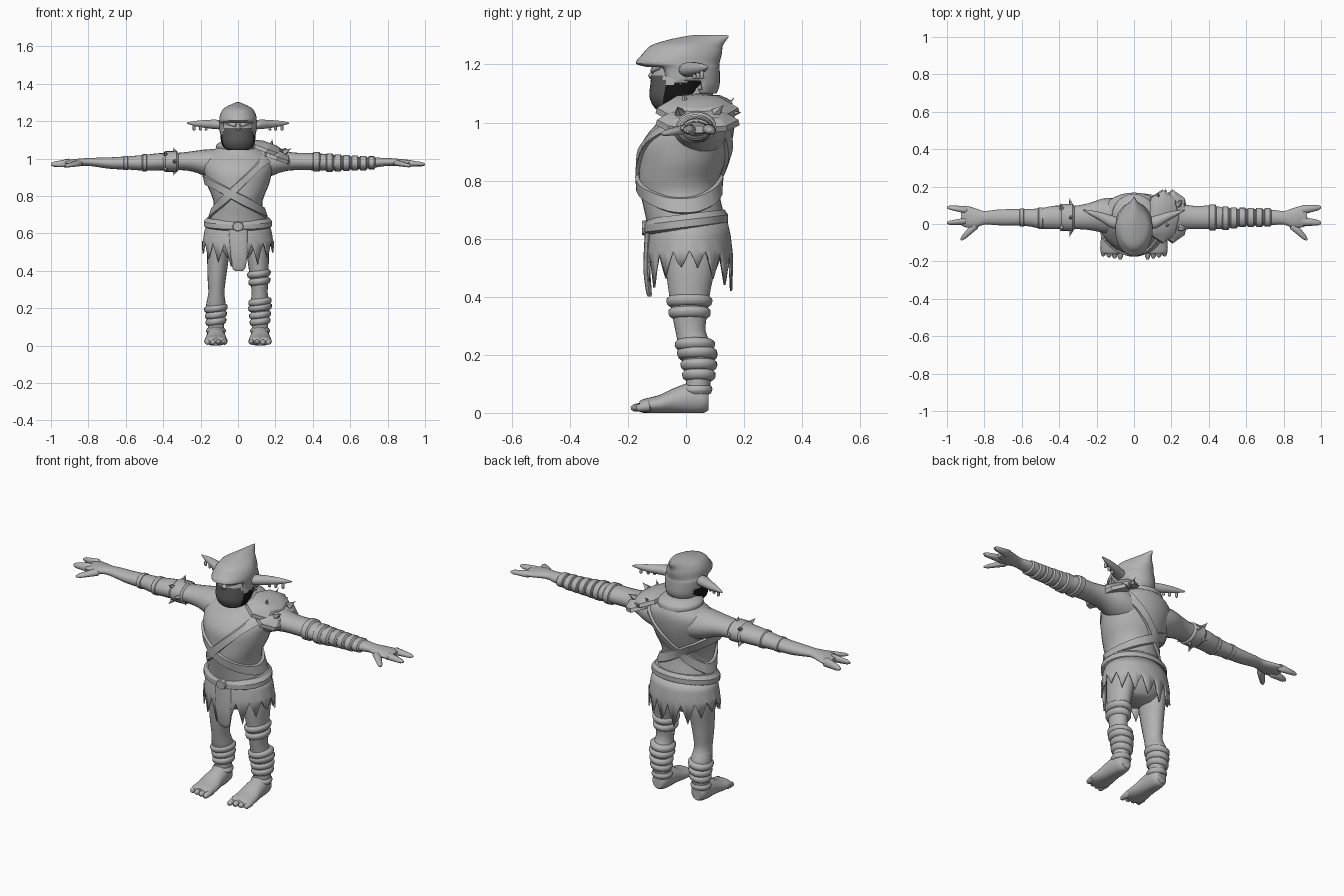
import bpy, bmesh, math, random
from mathutils import Vector, Matrix

if "Cube" in bpy.data.objects:
    bpy.data.objects.remove(bpy.data.objects["Cube"])

random.seed(4)
TAU = 2 * math.pi


def material(name, v):
    m = bpy.data.materials.new(name)
    m.diffuse_color = (v, v, v, 1)
    m.use_nodes = True
    m.node_tree.nodes["Principled BSDF"].inputs["Base Color"].default_value = m.diffuse_color
    return m


GREY = material("stone_grey", 0.45)
DARK = material("dark_grey", 0.1)
BLACK = material("black", 0.008)


def finish(name, bm, angle=50, mats=(GREY,)):
    bmesh.ops.recalc_face_normals(bm, faces=bm.faces)
    me = bpy.data.meshes.new(name)
    bm.to_mesh(me)
    bm.free()
    for m in mats:
        me.materials.append(m)
    ob = bpy.data.objects.new(name, me)
    bpy.context.collection.objects.link(ob)
    bpy.ops.object.select_all(action='DESELECT')
    bpy.context.view_layer.objects.active = ob
    ob.select_set(True)
    bpy.ops.object.shade_smooth_by_angle(angle=math.radians(angle))
    return ob


def spline(s, k):
    """Smoothly resample a list of section tuples."""
    out = []
    for i in range(len(s) - 1):
        p = [Vector(s[min(max(j, 0), len(s) - 1)]) for j in range(i - 1, i + 3)]
        for q in range(k):
            t = q / k
            out.append(0.5 * (2 * p[1] + (p[2] - p[0]) * t
                       + (2 * p[0] - 5 * p[1] + 4 * p[2] - p[3]) * t * t
                       + (3 * p[1] - p[0] - 3 * p[2] + p[3]) * t ** 3))
    return out + [Vector(s[-1])]


def skin(bm, rings, closed=True, caps=True):
    vs = [[bm.verts.new(p) for p in r] for r in rings]
    n = len(vs[0])
    for a, b in zip(vs, vs[1:]):
        for i in range(n if closed else n - 1):
            j = (i + 1) % n
            bm.faces.new((a[i], a[j], b[j], b[i]))
    if caps:
        bm.faces.new(vs[0])
        bm.faces.new(vs[-1])


def loft(sections, axis='z', n=20, k=3, side=1, shape=None, caps=True):
    """Elliptic sections (position, centre a, centre b, radius a, radius b) along an axis."""
    bm = bmesh.new()
    rings = []
    for p, a, b, ra, rb in spline(sections, k):
        ring = []
        for i in range(n):
            t = TAU * i / n
            u, v = a + ra * math.cos(t), b + rb * math.sin(t)
            q = {'z': (u, v, p), 'x': (p, u, v), 'y': (u, p, v)}[axis]
            q = Vector((q[0] * side, q[1], q[2]))
            ring.append(shape(q) if shape else q)
        rings.append(ring)
    skin(bm, rings, caps=caps)
    return bm


def tube(name, a, b, r1, r2, n=10, flat=1.0):
    """Tapered limb with rounded ends; a small r2 gives a spike."""
    a, b = Vector(a), Vector(b)
    d = (b - a).length
    s = [(0, 0, 0, r1 * .6, r1 * .6 * flat), (d * .12, 0, 0, r1, r1 * flat),
         (d * .85, 0, 0, r2, r2 * flat), (d, 0, 0, r2 * .4, r2 * .4 * flat)]
    bm = loft(s, 'x', n, 1)
    q = Vector((1, 0, 0)).rotation_difference(b - a)
    bm.transform(Matrix.Translation(a) @ q.to_matrix().to_4x4())
    return finish(name, bm)


def spike(name, a, b, r=.014):
    return tube(name, a, b, r, .002, 5)


# Torso and neck
TORSO = [(.62, 0, .0, .16, .13), (.68, 0, -.005, .15, .135), (.75, 0, -.02, .13, .136),
         (.80, 0, -.025, .14, .138), (.86, 0, -.012, .165, .148), (.92, 0, .0, .18, .155),
         (.97, 0, .02, .19, .145), (1.02, 0, .045, .17, .122), (1.06, 0, .05, .11, .10),
         (1.09, 0, .03, .07, .07)]
finish("torso", loft(TORSO, n=32))
finish("neck", loft([(1.04, 0, .03, .08, .08), (1.14, 0, .01, .07, .07)], k=1))
finish("collar", loft([(1.05, 0, .05, .115, .11), (1.075, 0, .045, .115, .11),
                       (1.095, 0, .035, .08, .08)], n=24))
FINE = spline(TORSO, 6)


def on_torso(t, z, off):
    s = min(FINE, key=lambda q: abs(q[0] - z))
    return Vector((s[1] + (s[3] + off) * math.cos(t), s[2] + (s[4] + off) * math.sin(t), z))


# Crossed chest straps wrapped round the torso
for name, z0, slope in (("shoulder_strap", .85, 1.0), ("waist_strap", .79, -.55)):
    bm = bmesh.new()
    rings = [[], [], [], []]
    for i in range(64):
        t, z = TAU * i / 64, z0
        for _ in range(14):
            z = .5 * z + .5 * min(1.03, max(.68, z0 + slope * on_torso(t, z, 0).x))
        for r, (dz, off) in zip(rings, ((-.03, -.005), (-.024, .012), (.024, .012), (.03, -.005))):
            r.append(on_torso(t, z + dz, off))
    skin(bm, rings, caps=False)
    finish(name, bm)

# Tilted belt with buckle
tilt = lambda q: Vector((q.x, q.y, q.z + .12 * q.y))
finish("belt", loft([(.63, 0, 0, .165, .13), (.64, 0, 0, .183, .145), (.665, 0, 0, .183, .145),
                     (.685, 0, 0, .165, .132)], n=24, k=1, shape=tilt), 30)
finish("buckle", loft([(-.152, .0, .637, .028, .024), (-.13, 0, .637, .034, .03)], 'y', 8, 1), 30)

# Ragged skirt: zigzag hem, longer at front and back
bm = bmesh.new()
N = 64
rings = [[], [], [], []]
for i in range(N):
    t = TAU * i / N
    c, s = math.cos(t), math.sin(t)
    tooth = (0, .5, 1, .5)[i % 4]
    hem = .56 - .02 * s * s - tooth * (.045 + .05 * s * s + random.uniform(0, .035))
    for r, z, rx, ry in zip(rings, (.655, .61, .56, hem), (.168, .18, .188, .193),
                            (.132, .142, .148, .15)):
        r.append((rx * c, .012 + ry * s, z))
skin(bm, rings, caps=False)
skirt = finish("ragged_skirt", bm)
skirt.modifiers.new("cloth", 'SOLIDIFY').thickness = .008
finish("loincloth", loft([(.40, .005, -.125, .02, .006), (.42, .005, -.128, .036, .01),
                          (.50, .005, -.135, .045, .012), (.62, 0, -.13, .05, .012)]))
finish("hips", loft([(.47, 0, .015, .07, .07), (.52, 0, .015, .15, .10), (.64, 0, 0, .16, .125)]))

# Legs, feet and toes
LEG = [(.04, .118, .035, .045, .04), (.10, .118, .042, .043, .042), (.16, .118, .045, .046, .05),
       (.22, .118, .035, .052, .058), (.28, .116, .016, .043, .052), (.35, .114, .012, .048, .062),
       (.42, .11, .012, .054, .072), (.50, .105, .015, .06, .085), (.58, .10, .015, .06, .09)]
FOOT = [(.078, .118, .045, .03, .035), (.06, .118, .046, .042, .046), (.02, .118, .05, .048, .055),
        (-.04, .118, .042, .053, .044), (-.09, .118, .03, .06, .032), (-.145, .118, .024, .06, .024),
        (-.16, .118, .022, .045, .018)]
ground = lambda q: Vector((q.x, q.y, max(q.z, 0)))
for side, tag in ((1, "left"), (-1, "right")):
    finish(tag + "_leg", loft(LEG, side=side))
    finish(tag + "_foot", loft(FOOT, 'y', side=side, shape=ground))
    finish(tag + "_ankle_band", loft([(.065, .118, .038, .046, .046), (.08, .118, .038, .054, .053),
                                      (.095, .118, .04, .045, .046)], side=side))
    for i in range(4):
        x = side * (.073 + .03 * i)
        tube(tag + "_toe", (x, -.12, .024), (x * 1.005, -.19 + .006 * i, .016), .018, .013)

# Cloth wraps: bulging rings that follow a limb
LEGF, wraps = spline(LEG, 8), {1: (.385, .345, .235, .205, .165, .13), -1: (.2, .165, .13)}
for side in wraps:
    for z in wraps[side]:
        s = min(LEGF, key=lambda q: abs(q[0] - z))
        g = [(z + dz, s[1], s[2], s[3] + o, s[4] + o)
             for dz, o in ((-.02, -.003), (-.012, .009), (.008, .012), (.02, -.003))]
        finish("leg_wrap", loft(g, k=2, side=side,
                                shape=lambda q: q + Vector((0, 0, .12 * (q.x - .118 * side)))))

# Arms, hands and fingers
ARM = [(.06, .04, .96, .10, .09), (.16, .045, .975, .092, .075), (.24, .04, .985, .072, .055),
       (.32, .035, .985, .062, .046), (.42, .035, .983, .063, .046), (.50, .03, .978, .054, .042),
       (.58, .035, .977, .045, .036), (.68, .035, .976, .044, .031), (.75, .035, .98, .04, .025),
       (.80, .033, .982, .036, .021), (.85, .032, .98, .052, .02), (.90, .04, .977, .058, .017),
       (.925, .04, .976, .045, .012)]
for side, tag in ((1, "left"), (-1, "right")):
    finish(tag + "_arm", loft(ARM, 'x', side=side))
    for a, b, r in (((.89, .075, .978), (1.0, .09, .968), .025), ((.89, .015, .976), (1.0, .005, .97), .025),
                    ((.84, .0, .978), (.925, -.085, .96), .022)):
        tube(tag + "_finger", (a[0] * side, *a[1:]), (b[0] * side, *b[1:]), r, r * .6, flat=.75)
ARMF = spline(ARM, 8)


def arm_band(name, x, half, bulge, side):
    s = min(ARMF, key=lambda q: abs(q[0] - x))
    g = [(x + dx * half, s[1], s[2], s[3] + o, s[4] + o)
         for dx, o in ((-1, -.003), (-.7, bulge), (.6, bulge), (1, -.003))]
    finish(name, loft(g, 'x', k=1, side=side), 35)
    return s


for x in (.42, .49, .535, .58, .625, .67, .715):
    arm_band("arm_wrap", x, .022, .007, 1)
for x in (.50, .60):
    arm_band("arm_wrap", x, .015, .004, -1)

# Spiked arm band
s = arm_band("spiked_band", .36, .045, .01, -1)
for i in range(8):
    t = TAU * i / 8
    c, d, x = math.cos(t), math.sin(t), -.335 - .05 * (i % 2)
    spike("band_spike", (x, s[1] + .06 * c, s[2] + .045 * d),
          (x - .01, s[1] + .105 * c, s[2] + .075 * d))

# Layered shoulder guard with spikes
tilted = Matrix.Translation((.17, .04, 1.025)) @ Matrix.Rotation(math.radians(20), 4, 'Y')
for name, x, w, h in (("shoulder_plate_lower", .045, .085, .0), ("shoulder_plate_upper", -.02, .095, .02)):
    bm = loft([(h - .02, x, 0, w, .145), (h, x, 0, w * 1.03, .14),
               (h + .025, x, 0, w * .8, .10), (h + .035, x, 0, w * .4, .05)], n=8, k=1)
    bm.transform(tilted)
    finish(name, bm, 25)
for a, b in (((.17, .0, 1.05), (.185, -.01, 1.105)), ((.24, -.02, 1.03), (.285, -.03, 1.055)),
             ((.17, .14, 1.03), (.17, .19, 1.035)), ((.13, .13, 1.04), (.13, .165, 1.085)),
             ((.23, .1, 1.03), (.26, .13, 1.06))):
    spike("shoulder_spike", a, b, .02)

# Head, with dark mask over the lower face and black jaw straps
HEAD = [(1.045, 0, -.06, .05, .042), (1.06, 0, -.05, .075, .065), (1.09, 0, -.036, .09, .09),
        (1.13, 0, -.026, .094, .097), (1.17, 0, -.02, .092, .098), (1.20, 0, -.01, .09, .095),
        (1.23, 0, 0, .07, .08)]
bm = loft(HEAD, n=40, k=5)
for f in bm.faces:
    c = f.calc_center_median()
    if c.y < -.075 and c.z < 1.165:
        f.material_index = 1
    elif c.z < 1.115 + .22 * (c.y + .12):
        f.material_index = 2
finish("head", bm, mats=(GREY, DARK, BLACK))
for side in (1, -1):
    tube("brow", (side * .012, -.115, 1.178), (side * .065, -.088, 1.192), .012, .008)
tube("nose", (0, -.10, 1.185), (0, -.122, 1.15), .012, .014)

# Swept-back helmet, open over face and jaw
HELMET = [(1.10, 0, .025, .08, .08), (1.13, 0, .003, .096, .113), (1.185, 0, -.006, .1, .122),
          (1.203, 0, -.029, .1, .144), (1.235, 0, -.014, .096, .137), (1.265, 0, .003, .08, .124),
          (1.285, 0, .04, .052, .10), (1.298, 0, .075, .025, .072), (1.302, 0, .085, .01, .045)]


def sweep(q):
    f = max(0, q.y) * max(0, q.z - 1.2) * 45
    return Vector((q.x * max(.25, 1 - f), q.y, q.z))


bm = loft(HELMET, n=40, k=4, shape=sweep)
gone = []
for f in bm.faces:
    c = f.calc_center_median()
    if (c.z < 1.19 and c.y < -.075) or (c.z < 1.12 + .2 * (c.y + .1) and c.y < .05):
        gone.append(f)
bmesh.ops.delete(bm, geom=gone, context='FACES')
helmet = finish("helmet", bm)
helmet.modifiers.new("rim", 'SOLIDIFY').thickness = .008

# Long ears with hanging rings
EAR = [(.08, .005, 1.18, .03, .024), (.12, .012, 1.183, .034, .026), (.17, .035, 1.185, .026, .022),
       (.22, .055, 1.187, .016, .016), (.272, .075, 1.19, .003, .004)]
for side, tag in ((1, "left"), (-1, "right")):
    finish(tag + "_ear", loft(EAR, 'x', 14, side=side))
    for x, y in ((.17, .03), (.20, .042), (.235, .055)):
        tube(tag + "_ear_ring", (side * x, y, 1.178), (side * x, y, 1.15), .007, .008, 8)
